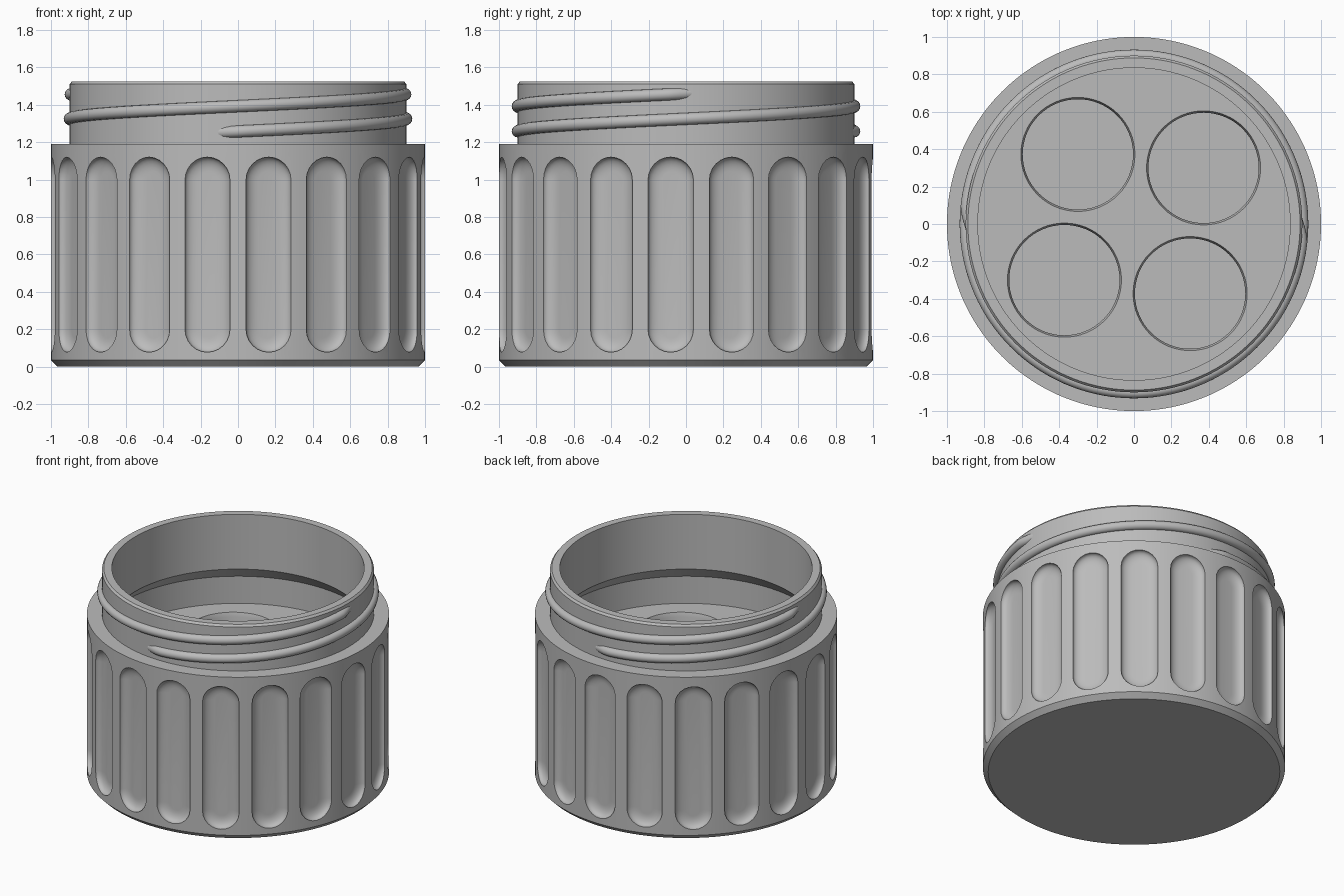
import bpy, bmesh, math
from mathutils import Vector

if "Cube" in bpy.data.objects:
    bpy.data.objects.remove(bpy.data.objects["Cube"])

grey = bpy.data.materials.new("mid_grey")
grey.diffuse_color = (0.5, 0.5, 0.5, 1)
grey.use_nodes = True
grey.node_tree.nodes["Principled BSDF"].inputs["Base Color"].default_value = grey.diffuse_color


def make_object(name, bm):
    bmesh.ops.recalc_face_normals(bm, faces=bm.faces)
    mesh = bpy.data.meshes.new(name)
    bm.to_mesh(mesh)
    bm.free()
    mesh.materials.append(grey)
    obj = bpy.data.objects.new(name, mesh)
    bpy.context.collection.objects.link(obj)
    return obj


def skin(bm, loops):
    """Bridge equal-length vertex loops and cap both ends."""
    rings = [[bm.verts.new(p) for p in loop] for loop in loops]
    n = len(rings[0])
    for a, b in zip(rings, rings[1:]):
        for i in range(n):
            j = (i + 1) % n
            bm.faces.new((a[i], a[j], b[j], b[i]))
    bm.faces.new(rings[0])
    bm.faces.new(rings[-1])


def circle(r, z, n, cx=0.0, cy=0.0):
    return [(cx + r * math.cos(math.tau * i / n), cy + r * math.sin(math.tau * i / n), z)
            for i in range(n)]


def smooth(obj):
    bpy.ops.object.select_all(action='DESELECT')
    obj.select_set(True)
    bpy.context.view_layer.objects.active = obj
    bpy.ops.object.shade_smooth_by_angle(angle=math.radians(30))


# Jar: outer wall, neck, rim, undercut inside and raised floor
FLOOR = 0.835
profile = [(0.965, 0), (1, 0.035), (1, 1.19), (0.9, 1.19), (0.9, 1.51), (0.888, 1.525),
           (0.835, 1.525), (0.835, 1.125), (0.92, 1.033), (0.92, FLOOR)]
bm = bmesh.new()
skin(bm, [circle(r, z, 152) for r, z in profile])
jar = make_object("jar_body", bm)

# Grip flutes: stadium-shaped pockets with rounded floors
FLUTES, HALF_W, Z0, Z1, BOTTOM = 19, 0.122, 0.077, 1.12, 0.95
bm = bmesh.new()
layers = [(HALF_W, 1.06)]
for k in range(7):
    t = math.pi / 2 * k / 6
    layers.append((HALF_W - 0.075 * (1 - math.cos(t)), 0.992 - (0.992 - BOTTOM) * math.sin(t)))
for f in range(FLUTES):
    ang = math.pi / 2 + math.tau * f / FLUTES
    out = Vector((math.cos(ang), math.sin(ang), 0))
    side = Vector((-math.sin(ang), math.cos(ang), 0))
    loops = []
    for w, r in layers:
        loop = []
        for i in range(26):
            half, step = divmod(i, 13)
            a = math.pi * (half + step / 12)
            zc = Z0 + HALF_W if half else Z1 - HALF_W
            loop.append(out * r + side * w * math.cos(a) + Vector((0, 0, zc + w * math.sin(a))))
        loops.append(loop)
    skin(bm, loops)
flute_cutter = make_object("flute_cutter", bm)

# Four round wells in the floor, with a steep lead-in
bm = bmesh.new()
for cx, cy in ((-0.3, 0.372), (0.372, 0.3), (0.3, -0.372), (-0.372, -0.3)):
    skin(bm, [circle(r, z, 64, cx, cy) for r, z in
              ((0.295, 0.1), (0.295, FLOOR - 0.03), (0.305, FLOOR), (0.305, FLOOR + 0.05))])
well_cutter = make_object("well_cutter", bm)

bpy.context.view_layer.objects.active = jar
for cutter in (flute_cutter, well_cutter):
    mod = jar.modifiers.new("cut", 'BOOLEAN')
    mod.operation, mod.solver, mod.object = 'DIFFERENCE', 'EXACT', cutter
    bpy.ops.object.modifier_apply(modifier=mod.name)
    bpy.data.objects.remove(cutter)
smooth(jar)

# Two-start screw thread: round beads that sink into the neck at both ends
LEAD, SWEEP, STEPS, BEAD = 0.27, math.radians(279), 140, 0.032
for name, start in (("thread_front", -97), ("thread_back", 83)):
    bm = bmesh.new()
    loops = []
    for s in range(STEPS + 1):
        turn = SWEEP * s / STEPS
        ang = math.radians(start) + turn
        fade = min(1, min(turn, SWEEP - turn) / math.radians(7))
        rc = 0.868 + 0.032 * fade
        zc = 1.252 + LEAD * turn / math.tau
        loop = []
        for i in range(16):
            a = math.tau * i / 16
            r = rc + BEAD * math.cos(a)
            loop.append((r * math.cos(ang), r * math.sin(ang), zc + BEAD * math.sin(a)))
        loops.append(loop)
    skin(bm, loops)
    smooth(make_object(name, bm))
